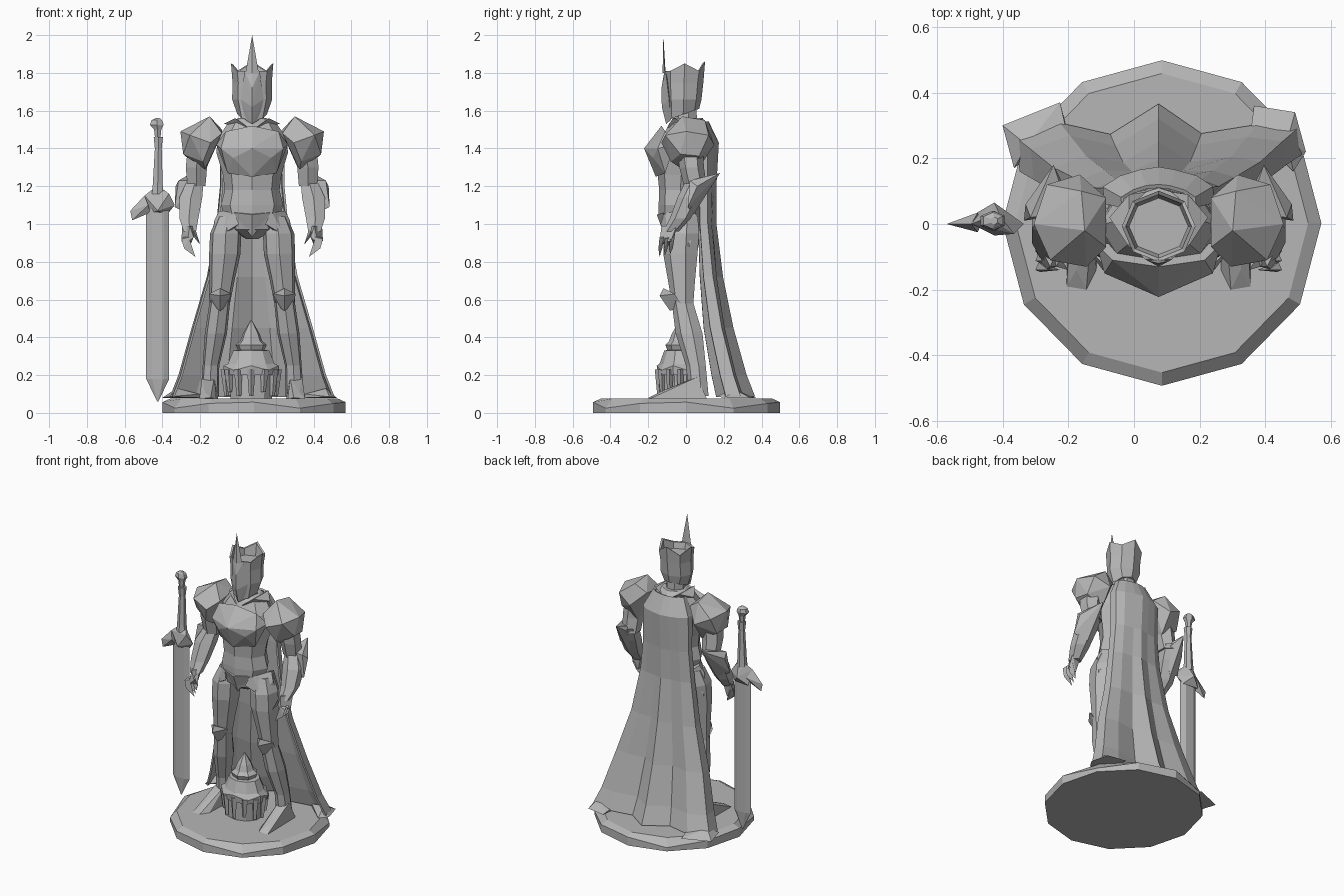
import bpy, bmesh, math

C = 0.075  # x of the figure's plane of symmetry
stone = bpy.data.materials.new("grey_stone")
stone.diffuse_color = (0.47, 0.47, 0.47, 1)


def finish(name, bm, mirror=False):
    """Move the part onto the symmetry plane and optionally add its twin."""
    bmesh.ops.recalc_face_normals(bm, faces=bm.faces)
    if mirror:
        geo = bm.verts[:] + bm.edges[:] + bm.faces[:]
        twin = bmesh.ops.duplicate(bm, geom=geo)["geom"]
        for v in twin:
            if isinstance(v, bmesh.types.BMVert):
                v.co.x = -v.co.x
        bmesh.ops.reverse_faces(bm, faces=[f for f in twin if isinstance(f, bmesh.types.BMFace)])
    for v in bm.verts:
        v.co.x += C
    me = bpy.data.meshes.new(name)
    bm.to_mesh(me)
    bm.free()
    me.materials.append(stone)
    ob = bpy.data.objects.new(name, me)
    bpy.context.collection.objects.link(ob)
    return ob


def loft(name, rings, n=8, turn=0.0, mirror=False, tilt=0.0, heights=None):
    """Skin level rings (x, y, z, rx, ry); tilt lifts the back of the first ring."""
    bm = bmesh.new()
    rows = []
    for k, (x, y, z, rx, ry) in enumerate(rings):
        row = []
        for i in range(n):
            a = 2 * math.pi * (i + turn) / n - math.pi / 2
            dz = tilt * math.sin(a) if k == 0 else 0
            if heights and k in heights:
                dz += heights[k][i % len(heights[k])]
            row.append(bm.verts.new((x + rx * math.cos(a), y + ry * math.sin(a), z + dz)))
        rows.append(row)
    for a, b in zip(rows, rows[1:]):
        for i in range(n):
            j = (i + 1) % n
            bm.faces.new((a[i], a[j], b[j], b[i]))
    bm.faces.new(rows[0][::-1])
    bm.faces.new(rows[-1])
    return finish(name, bm, mirror)


def hull(name, pts, mirror=False):
    """Faceted plate from a handful of corner points."""
    bm = bmesh.new()
    for p in pts:
        bm.verts.new(p)
    r = bmesh.ops.convex_hull(bm, input=bm.verts)
    junk = {v for v in r["geom_interior"] + r["geom_unused"] if isinstance(v, bmesh.types.BMVert)}
    bmesh.ops.delete(bm, geom=list(junk), context='VERTS')
    return finish(name, bm, mirror)


def both(pts):
    """Points plus their reflections, for plates that cross the middle."""
    return pts + [(-x, y, z) for x, y, z in pts if x]


# Round plinth with an uneven bevelled rim
loft("plinth", [(.01, .003, 0, .485, .495), (.01, .003, .045, .485, .495), (.01, .003, .075, .445, .455)],
     n=12, heights={1: [.012, -.02, .005]})

# Torso: pelvis, waist, ribs, neck base
loft("torso", [(0, 0, .92, .03, .04), (0, -.025, .97, .12, .1), (0, -.03, 1.05, .15, .115),
               (0, -.03, 1.1, .165, .115), (0, -.03, 1.18, .145, .112), (0, -.025, 1.26, .155, .125),
               (0, -.01, 1.38, .19, .125), (0, -.005, 1.46, .18, .12), (0, .01, 1.53, .13, .1),
               (0, .01, 1.56, .075, .075)])
hull("breastplate", both([(0, -.222, 1.4), (0, -.13, 1.52), (.165, -.15, 1.4), (.14, -.11, 1.49),
                          (.19, -.06, 1.42), (0, -.16, 1.25), (.13, -.11, 1.27), (.1, -.175, 1.35)]))
hull("collar", [(.02, -.1, 1.51), (.09, -.07, 1.56), (.15, .02, 1.53), (.09, .09, 1.56), (.02, .1, 1.52)], True)
loft("neck", [(0, 0, 1.53, .065, .065), (0, 0, 1.66, .06, .06)], n=7)

# Helmet with hollow crown: side and back points raised around a sunken floor
loft("helmet", [(0, -.015, 1.58, .078, .085), (0, -.012, 1.66, .106, .094), (0, -.01, 1.75, .104, .102),
                (0, -.007, 1.82, .112, .108), (0, -.007, 1.82, .1, .097), (0, -.007, 1.77, .09, .086)],
     n=8, tilt=.03, heights={3: [-.01, -.01, .03, -.01, .04, -.01, .03, -.01],
                             4: [-.01, -.012, .024, -.012, .034, -.012, .024, -.012]})
hull("face_ridge", both([(0, -.116, 1.8), (.04, -.108, 1.81), (0, -.13, 1.72), (.06, -.09, 1.66),
                         (0, -.128, 1.62), (0, -.105, 1.53), (.035, -.08, 1.55), (.02, -.06, 1.6)]))
hull("crown_spike", both([(0, -.12, 2), (.035, -.112, 1.8), (0, -.124, 1.8), (0, -.108, 1.8)]))

# Shoulder plates
hull("shoulder_plate", [(.16, -.07, 1.48), (.16, .08, 1.5), (.225, -.02, 1.57), (.235, .1, 1.55),
                        (.38, 0, 1.49), (.33, -.11, 1.47), (.22, -.13, 1.43), (.34, .12, 1.47),
                        (.24, .15, 1.42), (.365, -.03, 1.37), (.355, .07, 1.36), (.26, -.08, 1.33),
                        (.24, .07, 1.3), (.25, -.02, 1.29)], True)

# Arms, gauntlets and hands
loft("upper_arm", [(.285, .02, 1.4, .065, .07), (.295, .03, 1.3, .065, .065),
                   (.295, .05, 1.2, .055, .06)], n=6, mirror=True)
loft("forearm", [(.30, .06, 1.23, .05, .06), (.325, .02, 1.14, .07, .065), (.335, -.03, 1.03, .058, .055),
                 (.33, -.08, .96, .038, .042)], n=6, mirror=True)
hull("elbow_fin", [(.27, .03, 1.23), (.39, .02, 1.23), (.32, .18, 1.27), (.33, .04, 1.05),
                   (.41, .01, 1.09), (.405, .06, 1.2), (.265, .07, 1.19)], True)
hull("palm", [(.3, -.06, .99), (.37, -.05, .99), (.33, -.13, .99), (.375, -.08, .91), (.345, -.14, .9),
              (.31, -.13, .93), (.33, -.07, .88)], True)
for i in range(3):
    y = -.14 + i * .028
    hull("finger_%d" % i, [(.335, y, .93), (.375, y, .92), (.365, y + .024, .93), (.36, y - .006, .87),
                           (.335, y + .014, .87), (.3 + .01 * i, y, .825 + .008 * i)], True)
hull("thumb", [(.3, -.1, .97), (.325, -.1, .95), (.31, -.13, .96), (.275, -.14, .89)], True)

# Legs: armoured thigh, shin, knee guard, pointed boot
loft("leg", [(.125, -.01, 1.04, .06, .08), (.14, -.02, .95, .085, .1), (.145, -.025, .84, .085, .095),
             (.16, -.02, .7, .068, .075), (.172, -.015, .58, .056, .06), (.192, .02, .42, .06, .075),
             (.218, .055, .25, .045, .055), (.225, .07, .09, .05, .055)], n=7, mirror=True)
hull("hip_plate", [(.1, -.11, 1.07), (.175, 0, 1.07), (.2, -.02, 1.02), (.07, -.135, 1.0),
                   (.17, -.1, .94), (.22, .02, .88), (.15, .06, 1.05)], True)
hull("groin_plate", both([(.1, -.12, 1.06), (0, -.155, 1.05), (0, -.11, .93), (0, -.04, .95)]))
hull("knee_guard", [(.17, -.12, .66), (.112, -.06, .63), (.23, -.06, .63), (.17, -.085, .54),
                    (.17, -.14, .62), (.125, -.02, .57), (.22, -.02, .57)], True)
hull("boot", [(.18, .11, .075), (.275, .11, .075), (.2, .05, .19), (.265, .06, .19), (.2, -.03, .145),
              (.245, -.03, .14), (.19, -.14, .075), (.22, -.2, .08), (.28, -.19, .075), (.25, -.14, .11)], True)

# Cape: rounded across the shoulders, opening into deep pleats at the hem
us = [-.97, -1, -.7, -.34, 0, .3, .7, .97, 1]
ds = [.2, .6, .77, .63, 1, .64, .75, .7, .4]
rounded = [0, .45, .75, .95, 1, .95, .75, .45, 0]
rows = [(1.54, .11, .05, .115), (1.43, .165, .06, .168), (1.2, .165, .06, .155), (1.0, .185, .055, .155),
        (.72, .235, .055, .19), (.45, .315, .06, .245), (.2, .385, .09, .315), (.085, .43, .11, .36)]
bm = bmesh.new()
grid = []
for z, hw, yf, yb in rows:
    t = min(1, (1.54 - z) / 1.2)
    grid.append([bm.verts.new((hw * u, yf + (yb - yf) * (r + (d - r) * t), z))
                 for u, d, r in zip(us, ds, rounded)])
for a, b in zip(grid, grid[1:]):
    for i in range(len(us) - 1):
        bm.faces.new((a[i], a[i + 1], b[i + 1], b[i]))
cape = finish("cape", bm)
sol = cape.modifiers.new("thickness", 'SOLIDIFY')
sol.thickness = .012
sol.offset = 0

# Corners of the cape trailing out over the plinth rim
hull("cape_train_left", [(-.475, .3, .08), (-.44, .17, .085), (-.3, .37, .08), (-.28, .29, .08),
                         (-.4, .24, .13), (-.28, .28, .1)])
hull("cape_train_right", [(.415, .34, .08), (.448, .22, .08), (.29, .36, .08), (.28, .28, .08),
                          (.41, .16, .085), (.39, .25, .13), (.28, .28, .1)])

# Sword standing beside the figure, point down
sx = -.425 - C
loft("sword_blade", [(sx, .005, .06, .003, .003), (sx, .005, .18, .061, .018),
                     (sx, .005, 1.08, .061, .02)], n=6, turn=.5)
hull("sword_guard", [(sx - .07, .0, 1.15), (sx + .09, 0, 1.1), (sx + .06, -.03, 1.16), (sx, .065, 1.1),
                     (sx, -.035, 1.07), (sx - .02, .02, 1.19), (sx + .02, .02, 1.19), (sx - .06, .03, 1.05),
                     (sx + .05, .02, 1.05)])
hull("guard_wing", [(sx - .07, 0, 1.15), (sx - .145, .0, 1.07), (sx - .135, 0, 1.02), (sx - .05, .035, 1.1),
                    (sx - .05, -.025, 1.1), (sx - .04, 0, 1.06)])
loft("sword_grip", [(sx, .01, 1.16, .035, .03), (sx, .01, 1.21, .03, .026), (sx + .003, .01, 1.4, .021, .02),
                    (sx + .003, .01, 1.46, .028, .026)], n=6)
loft("sword_pommel", [(sx, .01, 1.45, .016, .016), (sx, .01, 1.5, .022, .022), (sx - .005, .01, 1.525, .042, .03),
                      (sx - .005, .01, 1.55, .032, .025), (sx, .01, 1.56, .012, .012)], n=6)

# Small shrine between the feet: ragged posts, ledge, domed spire
px, py = -.005, -.03
loft("shrine_core", [(px, py, .07, .115, .1), (px, py, .22, .125, .105)], n=10)
for i in range(12):
    a = 2 * math.pi * i / 12
    c, s = math.cos(a), math.sin(a)
    loft("shrine_post_%d" % i, [(px + .13 * c, py + .11 * s, .09 + .02 * (i % 3 == 1), .012, .012),
                                (px + .14 * c, py + .115 * s, .23, .022, .02)], n=4)
loft("shrine_ledge", [(px, py, .2, .15, .12), (px, py, .235, .155, .125), (px, py, .26, .13, .11),
                      (px, py, .33, .1, .085), (px, py, .335, .06, .06)], n=10, heights={1: [.015, -.01]})
loft("shrine_spire", [(px, py, .31, .06, .06), (px, py, .36, .085, .08), (px, py, .38, .06, .06),
                      (px, py, .42, .045, .045), (px, py, .49, .004, .004)], n=7)
